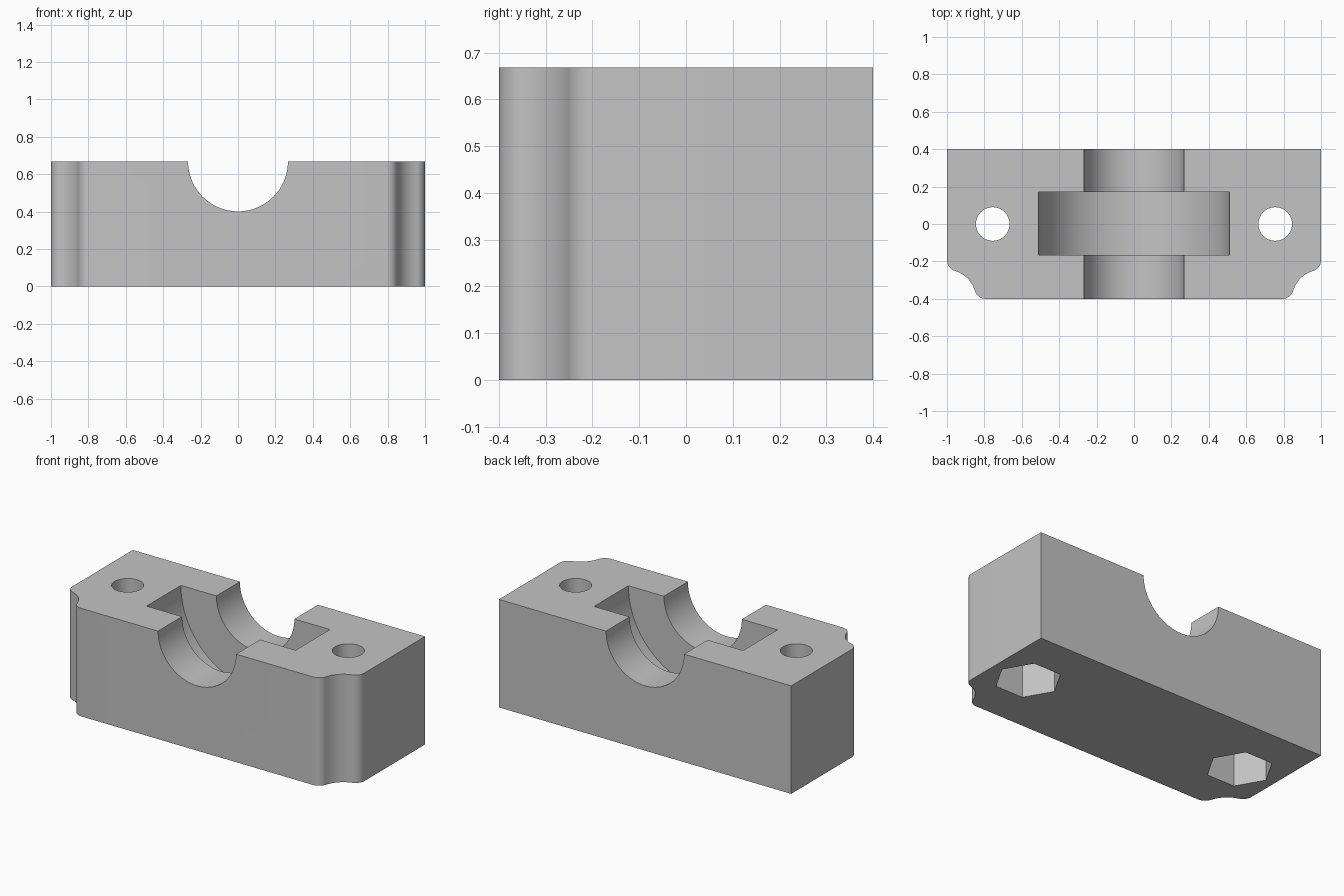
import bpy, bmesh, math
from mathutils import Matrix, Vector

cube = bpy.data.objects.get("Cube")
if cube:
    bpy.data.objects.remove(cube, do_unlink=True)

HEIGHT, HALF_X, HALF_Y = 0.668, 1.0, 0.4

grey = bpy.data.materials.new("plain grey")
grey.use_nodes = True
colour = (0.55, 0.55, 0.55, 1)
grey.diffuse_color = colour
grey.node_tree.nodes["Principled BSDF"].inputs["Base Color"].default_value = colour


def make_object(name, bm):
    bmesh.ops.recalc_face_normals(bm, faces=bm.faces)
    mesh = bpy.data.meshes.new(name)
    bm.to_mesh(mesh)
    bm.free()
    mesh.materials.append(grey)
    obj = bpy.data.objects.new(name, mesh)
    bpy.context.collection.objects.link(obj)
    return obj


def cut_cylinder(body, name, radius, depth, centre, sides=64, along_y=False):
    """Subtract a round or many-sided prism from the body."""
    turn = Matrix.Rotation(math.pi / 2, 4, "X") if along_y else Matrix.Rotation(math.pi / 2, 4, "Z")
    bm = bmesh.new()
    bmesh.ops.create_cone(bm, cap_ends=True, segments=sides, radius1=radius, radius2=radius,
                          depth=depth, matrix=Matrix.Translation(centre) @ turn)
    cutter = make_object(name, bm)
    cutter.hide_render = True
    mod = body.modifiers.new(name, "BOOLEAN")
    mod.operation, mod.solver, mod.object = "DIFFERENCE", "EXACT", cutter
    bpy.context.view_layer.objects.active = body
    bpy.ops.object.modifier_apply(modifier=name)
    bpy.data.objects.remove(cutter, do_unlink=True)


def arc(centre, radius, start, end, steps=10):
    return [centre + radius * Vector((math.cos(a), math.sin(a)))
            for a in (start + (end - start) * i / steps for i in range(steps + 1))]


# Front corner outline: a scooped corner blended into both faces by small rounds
scoop, blend = 0.155, 0.06
corner = Vector((HALF_X, -HALF_Y))
reach = math.sqrt((scoop + blend) ** 2 - blend ** 2)
tilt = math.atan2(reach, blend)
front_round = arc(corner + Vector((-reach, blend)), blend, -math.pi / 2, tilt - math.pi / 2)
hollow = arc(corner, scoop, math.pi / 2 + tilt, math.pi - tilt)
side_round = arc(corner + Vector((-blend, reach)), blend, -tilt, 0)
hollow = arc(corner, scoop, math.pi - math.atan2(blend, reach),
             math.pi / 2 + math.atan2(blend, reach))
right = front_round + hollow[1:-1] + side_round + [Vector((HALF_X, HALF_Y))]
outline = right + [Vector((-p.x, p.y)) for p in reversed(right)]

# Bearing block
bm = bmesh.new()
base = bm.faces.new([bm.verts.new((p.x, p.y, 0)) for p in outline])
extruded = bmesh.ops.extrude_face_region(bm, geom=[base])["geom"]
bmesh.ops.translate(bm, vec=(0, 0, HEIGHT),
                    verts=[v for v in extruded if isinstance(v, bmesh.types.BMVert)])
block = make_object("bearing_block", bm)

# Shaft channel and wider bearing seat
cut_cylinder(block, "shaft_channel", 0.267, 1.2, (0, 0, HEIGHT), 96, True)
cut_cylinder(block, "bearing_seat", 0.51, 0.335, (0, 0.0025, HEIGHT), 96, True)

# Bolt holes with hexagonal nut pockets underneath
for side in (-1, 1):
    cut_cylinder(block, "bolt_hole", 0.09, 2, (side * 0.755, 0, 0.3), 48)
    cut_cylinder(block, "nut_pocket", 0.187, 0.6, (side * 0.755, 0, 0), 6)

# Smooth curves, crisp edges
bpy.ops.object.select_all(action="DESELECT")
block.select_set(True)
bpy.context.view_layer.objects.active = block
bpy.ops.object.shade_smooth_by_angle(angle=math.radians(30))
